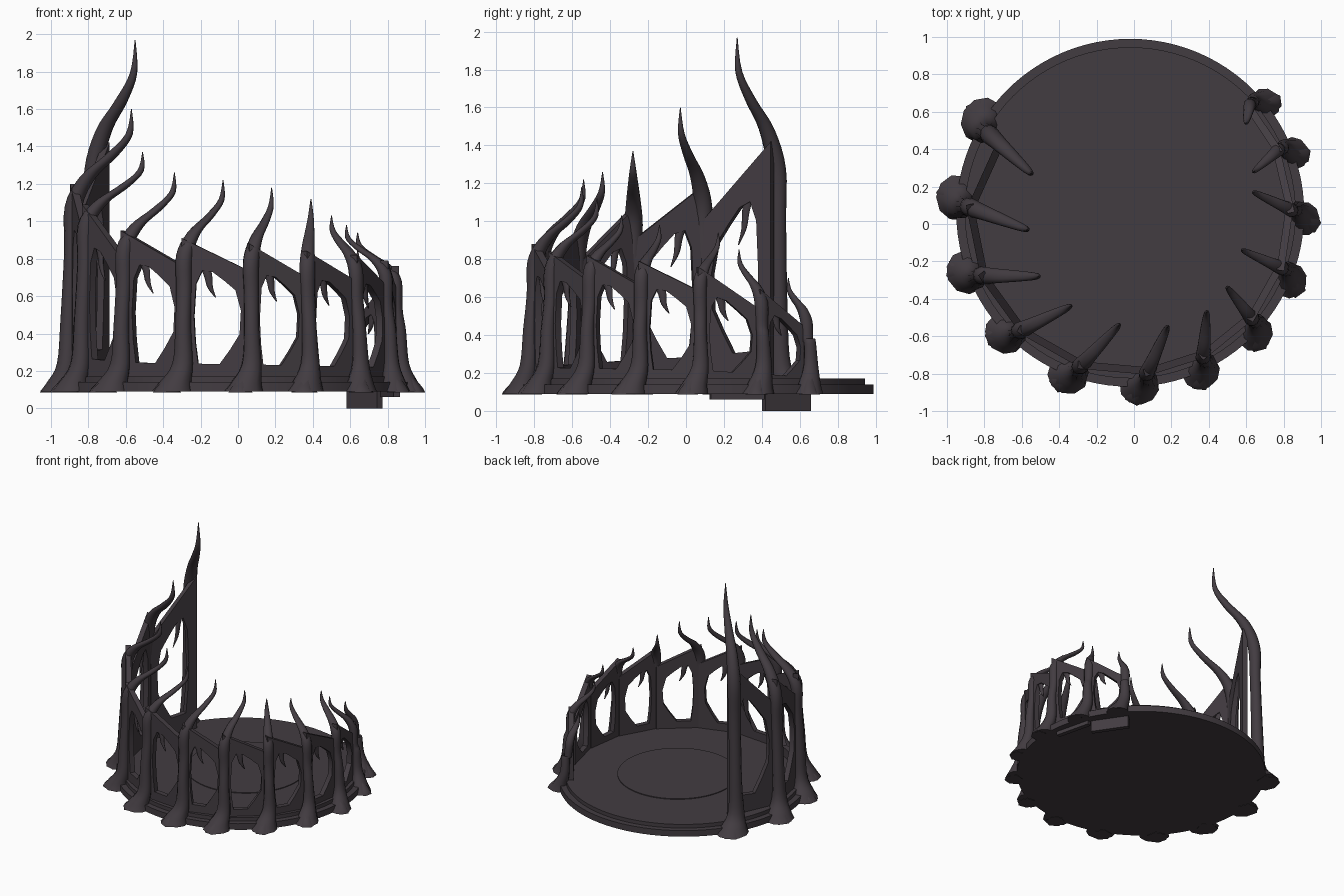
import bpy, bmesh, math
from mathutils import Vector

if "Cube" in bpy.data.objects:
    bpy.data.objects.remove(bpy.data.objects["Cube"], do_unlink=True)

iron = bpy.data.materials.new("dark iron")
iron.use_nodes = True
colour = (0.055, 0.045, 0.053, 1)
iron.diffuse_color = colour
iron.node_tree.nodes["Principled BSDF"].inputs["Base Color"].default_value = colour

CENTRE = Vector((-0.02, 0.06, 0))


def finish(bm, name, angle=40):
    bmesh.ops.recalc_face_normals(bm, faces=bm.faces)
    mesh = bpy.data.meshes.new(name)
    bm.to_mesh(mesh)
    bm.free()
    mesh.materials.append(iron)
    obj = bpy.data.objects.new(name, mesh)
    bpy.context.collection.objects.link(obj)
    bpy.ops.object.select_all(action="DESELECT")
    obj.select_set(True)
    bpy.context.view_layer.objects.active = obj
    bpy.ops.object.shade_smooth_by_angle(angle=math.radians(angle))
    return obj


def disc(name, radius, bottom, top, centre=CENTRE):
    bm = bmesh.new()
    bmesh.ops.create_cone(bm, cap_ends=True, segments=96, radius1=radius,
                          radius2=radius, depth=top - bottom)
    bmesh.ops.translate(bm, verts=bm.verts,
                        vec=centre + Vector((0, 0, (top + bottom) / 2)))
    return finish(bm, name)


def around(angle, radius, z=0):
    a = math.radians(angle)
    return CENTRE + Vector((math.cos(a) * radius, math.sin(a) * radius, z))


def smooth_keys(keys, steps=4):
    """Catmull-Rom samples of (point, radial size, tangent size) keys."""
    rows = [Vector((*p, a, b)) for p, a, b in keys]
    rows = [rows[0]] + rows + [rows[-1]]
    out = []
    for p, q, r, s in zip(rows, rows[1:], rows[2:], rows[3:]):
        for i in range(steps):
            t = i / steps
            out.append(q + (r - p) * (t / 2) + (p * 2 - q * 5 + r * 4 - s) * (t * t / 2)
                       + (q * 3 - p - r * 3 + s) * (t ** 3 / 2))
    return out + [rows[-1]]


def loft(name, keys, angle, sides=10):
    """Horizontal oval rings skinned along a smooth path."""
    a = math.radians(angle)
    radial = Vector((math.cos(a), math.sin(a), 0))
    tangent = Vector((-math.sin(a), math.cos(a), 0))
    bm = bmesh.new()
    rings = []
    for row in smooth_keys(keys):
        c, ra, rb = Vector(row[:3]), max(row[3], 0.002), max(row[4], 0.002)
        rings.append([bm.verts.new(c + radial * ra * math.cos(math.tau * i / sides)
                                   + tangent * rb * math.sin(math.tau * i / sides))
                      for i in range(sides)])
    for low, high in zip(rings, rings[1:]):
        for i in range(sides):
            j = (i + 1) % sides
            bm.faces.new((low[i], low[j], high[j], high[i]))
    bm.faces.new(rings[0])
    bm.faces.new(rings[-1])
    return finish(bm, name, 60)


# Opening of a panel: fraction along the panel, fraction of the local height
OPENING = [(0.24, 0.17), (0.55, 0.18), (0.7, 0.3), (0.84, 0.44), (0.86, 0.64),
           (0.78, 0.79), (0.62, 0.83), (0.45, 0.86), (0.3, 0.84), (0.21, 0.73),
           (0.18, 0.5), (0.2, 0.32)]
BORDER = [(0, 0), (0.5, 0), (1, 0), (1, 0.4), (1, 0.7), (1, 1), (0.7, 1),
          (0.45, 1), (0, 1), (0, 0.75), (0, 0.5), (0, 0.25)]


def panel(name, start, end, high, low, floor=0.11, thick=0.04):
    along = end - start
    side = Vector((-along.y, along.x, 0)).normalized() * thick / 2

    def place(u, v):
        top = high + (low - high) * u
        return start + along * u + Vector((0, 0, floor + (top - floor) * v))

    bm = bmesh.new()
    loops = [[bm.verts.new(place(u, v) + side * s) for u, v in shape]
             for shape, s in ((BORDER, 1), (OPENING, 1), (OPENING, -1), (BORDER, -1))]
    n = len(BORDER)
    for k in range(4):
        p, q = loops[k], loops[(k + 1) % 4]
        for i in range(n):
            j = (i + 1) % n
            bm.faces.new((p[i], p[j], q[j], q[i]))
    finish(bm, name, 35)

    # Hooked barb hanging under the rail
    drop = 0.17 * high
    root = place(0.33, 0.88)
    down = Vector((0, 0, -drop))
    keys = [(root, 0.014, 0.03),
            (root + along * 0.05 + down * 0.35, 0.014, 0.022),
            (root + along * 0.08 + down * 0.75, 0.011, 0.015),
            (root + along * 0.16 + down * 1.1, 0.003, 0.003)]
    angle = math.degrees(math.atan2(side.y, side.x))
    loft(name.replace("panel", "barb"), keys, angle, 8)


# Stepped floor
disc("base_disc", 0.93, 0.09, 0.14)
disc("upper_disc", 0.885, 0.13, 0.17)
disc("floor_inset", 0.45, 0.16, 0.176, Vector((0.02, 0.08, 0)))

# Tabs under the back rim
for name, angle, radius, bottom in (("deep_tab", 34, 0.84, 0.0),
                                    ("shallow_tab", 14, 0.86, 0.06)):
    bm = bmesh.new()
    bmesh.ops.create_cube(bm, size=1)
    bmesh.ops.scale(bm, verts=bm.verts, vec=(0.035, 0.29, 0.1 - bottom))
    tab = finish(bm, name)
    tab.location = around(angle, radius, (0.1 + bottom) / 2)
    tab.rotation_euler.z = math.radians(angle)

# Posts: angle, peak height, thorn tip
POSTS = [(151, 1.42, (-0.55, 0.27, 1.97)), (178, 1.2, (-0.57, -0.03, 1.6)),
         (203, 1.09, (-0.51, -0.28, 1.37)), (227, 0.95, (-0.34, -0.44, 1.26)),
         (252, 0.91, (-0.08, -0.54, 1.22)), (276, 0.88, (0.18, -0.55, 1.18)),
         (297, 0.84, (0.39, -0.47, 1.12)), (319, 0.82, (0.5, -0.34, 1.03)),
         (340, 0.79, (0.58, -0.14, 0.98)), (361, 0.76, (0.64, 0.17, 0.94)),
         (383, 0.64, (0.64, 0.28, 0.85)), (402, 0.52, (0.6, 0.54, 0.7))]

for i, (angle, peak, tip) in enumerate(POSTS):
    s = 1.15 - 0.035 * i
    tip = Vector(tip)
    shoulder = around(angle, 0.86, peak * 0.9)
    reach = tip - shoulder
    flat = Vector((reach.x, reach.y, 0))
    rise = Vector((0, 0, reach.z))
    keys = [(around(angle - 3, 0.93, 0.09), 0.1 * s, 0.11 * s),
            (around(angle - 2, 0.92, 0.14), 0.075 * s, 0.085 * s),
            (around(angle, 0.895, 0.24), 0.048 * s, 0.055 * s),
            (around(angle, 0.885, 0.3 + peak * 0.15), 0.04 * s, 0.042 * s),
            (around(angle, 0.87, peak * 0.7), 0.036 * s, 0.042 * s),
            (shoulder, 0.042 * s, 0.045 * s),
            (shoulder + flat * 0.25 + rise * 0.3, 0.04 * s, 0.036 * s),
            (shoulder + flat * 0.65 + rise * 0.52, 0.033 * s, 0.026 * s),
            (shoulder + flat * 0.96 + rise * 0.74, 0.018 * s, 0.016 * s),
            (tip, 0.002, 0.002)]
    loft(f"thorn_post_{i + 1}", keys, angle)

    # Pointed root claw spreading past the rim
    claw = [(around(angle - 4, 0.96, 0.085), 0.075 * s, 0.075 * s),
            (around(angle - 4, 0.955, 0.115), 0.06 * s, 0.055 * s),
            (around(angle - 2, 0.92, 0.19), 0.02, 0.02)]
    loft(f"root_claw_{i + 1}", claw, angle - 4, 6)

# Pierced panels with sloping rails between the posts
for i in range(len(POSTS) - 1):
    (a, peak, _), (b, next_peak, _) = POSTS[i], POSTS[i + 1]
    start = around(a - 1, 0.79 if i == 0 else 0.86)
    end = around(b, 0.85)
    panel(f"panel_{i + 1}", start, end, peak, next_peak * 0.83)
